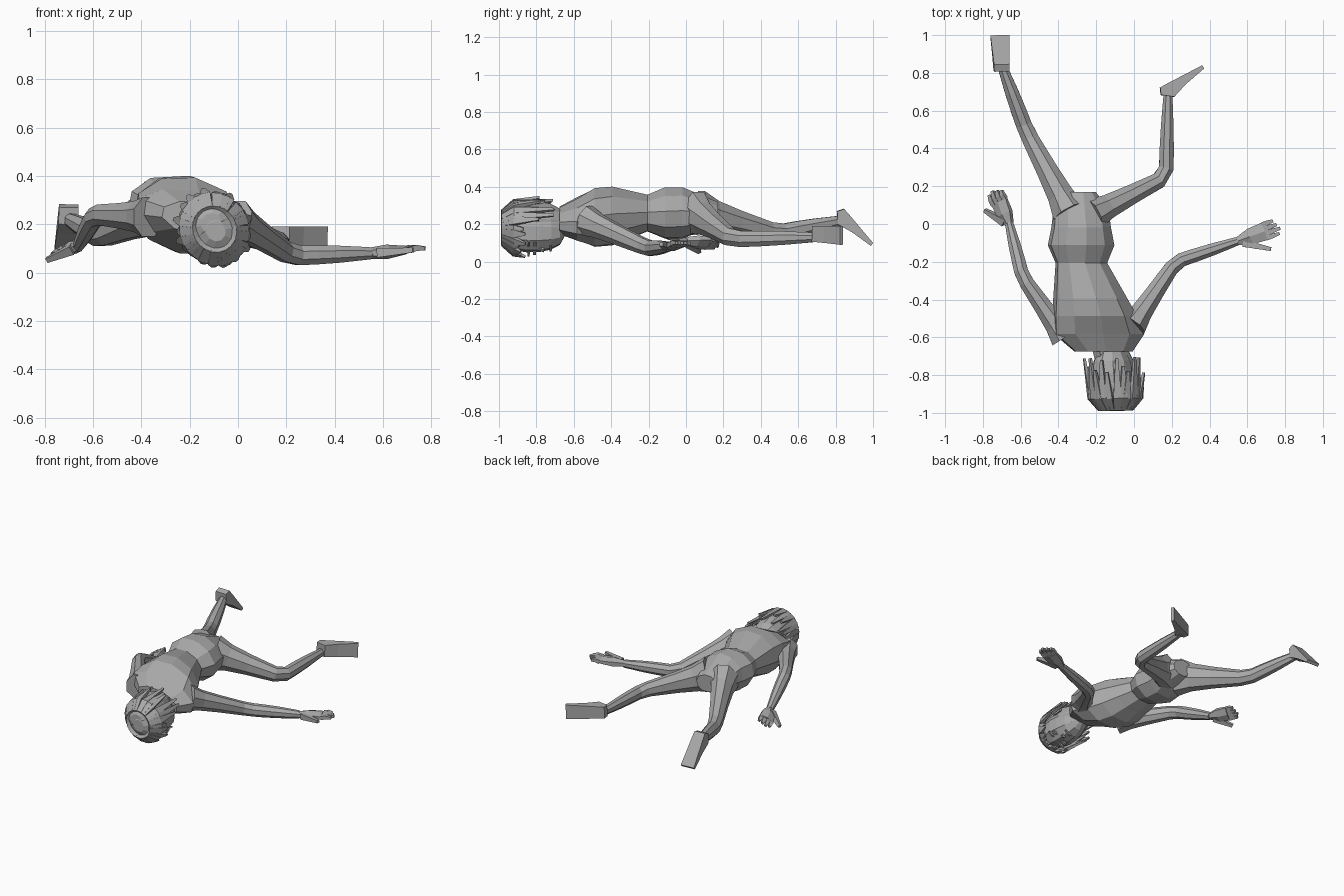
import bpy, bmesh, random
from math import sin, cos, pi, sqrt
from mathutils import Vector, Matrix

if "Cube" in bpy.data.objects:
    bpy.data.objects.remove(bpy.data.objects["Cube"])
random.seed(4)

grey = bpy.data.materials.new("plain grey")
grey.use_nodes = True
grey.diffuse_color = (.4, .4, .4, 1)
grey.node_tree.nodes["Principled BSDF"].inputs["Base Color"].default_value = grey.diffuse_color
VERTICAL = Vector((0, 0, 1))


def loft(bm, rows, sides=8, up=VERTICAL, fixed=None):
    """Skin rings along a path; each row is centre, half width, half height."""
    rings = []
    for i, (centre, width, height) in enumerate(rows):
        following = rows[min(i + 1, len(rows) - 1)][0]
        previous = rows[max(i - 1, 0)][0]
        tangent = Vector(fixed or following - previous).normalized()
        across = tangent.cross(Vector(up)).normalized()
        top = across.cross(tangent)
        corner = sqrt(2) if sides == 4 else 1
        ring = []
        for j in range(sides):
            angle = 2 * pi * (j + .5) / sides
            offset = across * width * cos(angle) + top * height * sin(angle)
            ring.append(bm.verts.new(centre + offset * corner))
        rings.append(ring)
    for near, far in zip(rings, rings[1:]):
        for j in range(sides):
            k = (j + 1) % sides
            bm.faces.new((near[j], near[k], far[k], far[j]))
    bm.faces.new(reversed(rings[0]))
    bm.faces.new(rings[-1])


def finish(name, bm, matrix=Matrix.Identity(4)):
    bm.transform(matrix)
    bmesh.ops.recalc_face_normals(bm, faces=bm.faces)
    mesh = bpy.data.meshes.new(name)
    bm.to_mesh(mesh)
    bm.free()
    mesh.materials.append(grey)
    bpy.context.collection.objects.link(bpy.data.objects.new(name, mesh))


def part(name, rows, **options):
    bm = bmesh.new()
    loft(bm, rows, **options)
    finish(name, bm)


# Torso from crotch to collar, rolled toward its left, drifting sideways above the waist
widths = (.08, .15, .16, .18, .14, .17, .2, .23, .25, .16)
depths = (.06, .1, .14, .14, .1, .13, .16, .16, .11, .07)
torso = []
for i, (width, depth) in enumerate(zip(widths, depths)):
    y = .17 - .094 * i
    drift = max(0, -y - .2)
    torso.append((Vector((-.28 + drift / 4, y, .26 - drift / 12)), width, depth))
part("torso", torso, sides=10, up=(.2, 0, 1), fixed=(0, -1, 0))

# Neck
neck_base, neck_top = Vector((-.17, -.6, .23)), Vector((-.13, -.8, .2))
part("neck", [(neck_base.lerp(neck_top, f), .07 - .01 * f, .06) for f in (0, .5, 1)])


# Limbs: the upper half tapers quickly, the lower half swells and then tapers
def limb(name, root, joint, tip, root_size, joint_size, tip_size, deep):
    root, joint, tip = map(Vector, (root, joint, tip))
    rows = []
    for f in (0, .2, .5, .9):
        size = root_size + (joint_size - root_size) * sqrt(f)
        rows.append((root.lerp(joint, f), size, size * (deep + (1.1 - deep) * f)))
    for f in (.1, .3, .6, .9, 1):
        size = joint_size + (tip_size - joint_size) * f + sin(pi * f) * joint_size / 9
        rows.append((joint.lerp(tip, f), size, size * 1.1))
    part(name, rows)


limb("left_arm", (-.01, -.54, .22), (.22, -.2, .07), (.55, -.09, .08), .08, .04, .024, 1.1)
limb("right_arm", (-.37, -.6, .23), (-.59, -.28, .24), (-.66, 0, .11), .08, .04, .024, 1.1)
limb("left_leg", (-.22, .05, .26), (.17, .25, .12), (.18, .7, .13), .09, .043, .024, 1.4)
limb("right_leg", (-.34, .06, .26), (-.57, .49, .15), (-.7, .84, .22), .1, .046, .026, 1.3)


# Feet: wedges with a flat sole, thickest at the ankle
def foot(name, heel, toe, sole):
    heel, toe, sole = Vector(heel), Vector(toe), Vector(sole).normalized()
    rows = []
    for f, thick in ((0, .02), (.2, .04), (.5, .025), (1, .01)):
        rows.append((heel.lerp(toe, f) - sole * thick, .04 + .01 * f, thick))
    part(name, rows, sides=4, up=sole)


foot("left_foot", (.13, .72, .15), (.36, .84, .14), (-.5, .9, 0))
foot("right_foot", (-.7, .84, .29), (-.71, 1, .1), (0, .7, .7))


# Hands: a palm, four fingers side by side and a thumb
def hand(name, wrist, tip, across, normal):
    wrist, tip, normal = Vector(wrist), Vector(tip), Vector(normal)
    across = Vector(across).normalized()
    knuckles = wrist.lerp(tip, .65)
    bm = bmesh.new()
    loft(bm, [(wrist, .025, .024), (wrist.lerp(tip, .3), .05, .03),
              (knuckles, .056, .018)], 6, up=normal)
    for i in range(4):
        start = knuckles + across * (i - 1.5) * .025
        reach = (tip - knuckles) * (1 - .15 * abs(i - 1))
        loft(bm, [(start, .013, .013), (start + reach / 2 + normal * .006, .012, .012),
                  (start + reach, .008, .008)], 4, up=normal)
    thumb = wrist.lerp(tip, .1) - across * .02
    reach = (tip - wrist) * .55 - across * .08
    loft(bm, [(thumb + reach * f, .02 - .01 * f, .02 - .01 * f) for f in (0, .5, 1)],
         4, up=normal)
    finish(name, bm)


hand("left_hand", (.55, -.09, .08), (.77, -.01, .1), (-.3, .9, 0), VERTICAL)
hand("right_hand", (-.66, 0, .11), (-.74, .18, .09), (.7, .4, .4), (-.4, -.3, .8))

# Head frame: the crown points along -y, the face looks down and to the left
crown = Vector((.02, -1, 0)).normalized()
back = Vector((-.5, -.06, .85)).normalized()
side = back.cross(crown).normalized()
back = crown.cross(side)
turn = Matrix((side, back, crown)).transposed().to_4x4()
head_frame = Matrix.Translation((-.1, -.82, .18)) @ turn


def blob(bm, width, depth, height, shift, chin):
    """Rounded block along the head axis, pinched toward its lower end."""
    rows = []
    steps = 8
    for i in range(steps):
        angle = pi * (i + .4) / (steps - .2)
        swell = sin(angle) ** .6
        pinch = chin + (1 - chin) * i / steps
        centre = Vector((0, shift, -height * cos(angle)))
        rows.append((centre, width * swell * pinch, depth * swell))
    loft(bm, rows, 10, up=(0, 1, 0), fixed=VERTICAL)


def plate(bm, x, z, width, height, bulge=0):
    """Small raised facial feature on the front of the head."""
    rows = []
    for f in (-1, 1):
        rows.append((Vector((x, -.128 + bulge * f, z + height * f)), width, .008 - bulge * f))
    loft(bm, rows, 6, up=(0, 1, 0), fixed=VERTICAL)


# Head with nose, lips, eyes, brows and ears
bm = bmesh.new()
blob(bm, .125, .13, .172, -.01, chin=.75)
plate(bm, 0, -.03, .014, .03, bulge=.008)
plate(bm, 0, -.095, .03, .006)
for s in (-1, 1):
    plate(bm, s * .046, -.01, .02, .008)
    plate(bm, s * .05, .022, .03, .006)
    ear = Vector((s * .12, .01, -.03))
    loft(bm, [(ear + VERTICAL * .03 * f, .01, .02 + .006 * f) for f in (-1, 1)], 6,
         up=(0, 1, 0))
finish("head", bm, head_frame)

# Hair: a cap over the back and crown, with loose tapering strands
bm = bmesh.new()
blob(bm, .14, .12, .17, .03, chin=.7)
strands = 26
for i in range(strands):
    angle = 2 * pi * (i + random.uniform(-.3, .3)) / strands
    outward = Vector((cos(angle), 1.1 * sin(angle), 0))
    covers_face = sin(angle) < -.3
    end = random.uniform(.03, .08) if covers_face else random.uniform(-.12, -.02)
    spread = random.uniform(.135, .16)
    loft(bm, [(outward * .08 + VERTICAL * .16, .016, .012),
              (outward * .13 + VERTICAL * .1, .022, .012),
              (outward * spread + VERTICAL * end, .007, .006)], 4, up=outward + VERTICAL * .3)
finish("hair", bm, head_frame)
